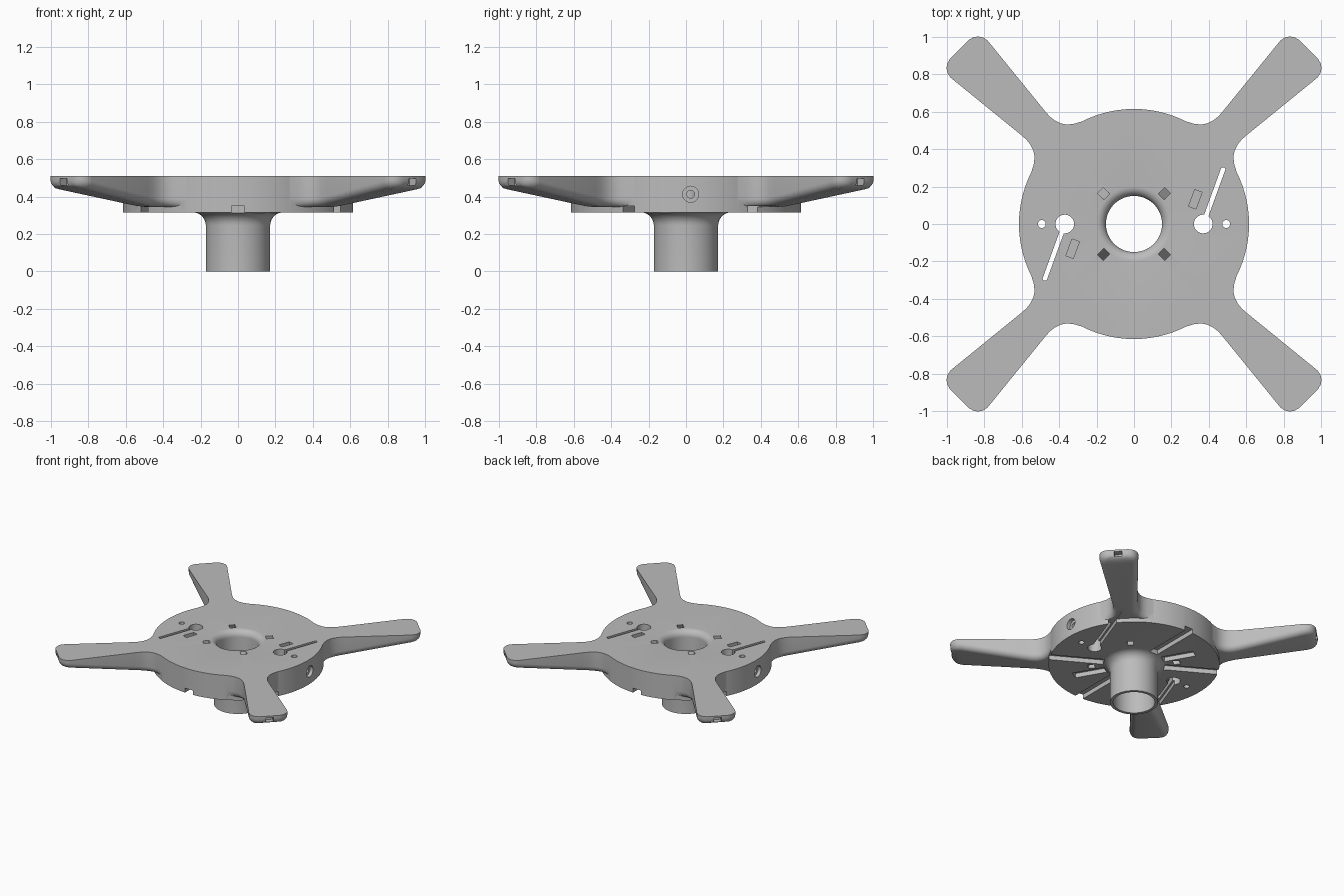
import bpy, bmesh, math
from math import sin, cos, pi, radians
from mathutils import Matrix, Vector

old = bpy.data.objects.get("Cube")
if old:
    bpy.data.objects.remove(old, do_unlink=True)

grey = bpy.data.materials.new("plain grey")
grey.use_nodes = True
grey.diffuse_color = (0.5, 0.5, 0.5, 1)
grey.node_tree.nodes["Principled BSDF"].inputs["Base Color"].default_value = (0.5, 0.5, 0.5, 1)

TOP, BASE, RIM = 0.51, 0.315, 0.615


def make(name, bm):
    bmesh.ops.recalc_face_normals(bm, faces=bm.faces)
    mesh = bpy.data.meshes.new(name)
    bm.to_mesh(mesh)
    bm.free()
    mesh.materials.append(grey)
    obj = bpy.data.objects.new(name, mesh)
    bpy.context.collection.objects.link(obj)
    return obj


def loft(name, rings, closed=False):
    """Skin a list of equal-length rings; cap the ends unless closed."""
    bm = bmesh.new()
    rows = [[bm.verts.new(p) for p in ring] for ring in rings]
    pairs = list(zip(rows, rows[1:])) + ([(rows[-1], rows[0])] if closed else [])
    for a, b in pairs:
        for i in range(len(a)):
            j = (i + 1) % len(a)
            bm.faces.new((a[i], a[j], b[j], b[i]))
    if not closed:
        bm.faces.new(rows[0])
        bm.faces.new(rows[-1])
    return make(name, bm)


def lathe(name, profile, n=96):
    rings = [[(r * cos(2 * pi * k / n), r * sin(2 * pi * k / n), z) for r, z in profile]
             for k in range(n)]
    return loft(name, rings, closed=True)


def boolean(target, other, operation):
    mod = target.modifiers.new(other.name, 'BOOLEAN')
    mod.operation, mod.object, mod.solver = operation, other, 'EXACT'
    bpy.context.view_layer.objects.active = target
    bpy.ops.object.modifier_apply(modifier=mod.name)
    bpy.data.objects.remove(other, do_unlink=True)


def cut(shape, place, size):
    """Subtract a unit box or cylinder scaled to size and placed by a matrix."""
    bm = bmesh.new()
    if shape == "box":
        bmesh.ops.create_cube(bm, size=1)
    else:
        bmesh.ops.create_cone(bm, cap_ends=True, segments=32, radius1=1, radius2=1, depth=1)
    bmesh.ops.transform(bm, verts=bm.verts, matrix=place @ Matrix.Diagonal((*size, 1)))
    boolean(body, make("cutter", bm), 'DIFFERENCE')


def at(x, y, z):
    return Matrix.Translation((x, y, z))


def turn(degrees, axis='Z'):
    return Matrix.Rotation(radians(degrees), 4, axis)


# Disc and hollow hub, revolved with a flare under the disc and a rounded mouth
flare = [(0.242 - 0.07 * sin(a), BASE - 0.07 * (1 - cos(a)))
         for a in [i * pi / 16 for i in range(9)]]
mouth = [(0.2 - 0.05 * sin(a), TOP - 0.05 * (1 - cos(a)))
         for a in [i * pi / 16 for i in range(9)]]
body = lathe("mounting_plate", [(RIM, TOP), (RIM, BASE)] + flare + [(0.172, 0), (0.15, 0)] + mouth[::-1])

# Four tapering arms: distance out, half width, underside height
stations = [(0.45, 0.34, 0.345), (0.53, 0.28, 0.345), (0.585, 0.19, 0.345),
            (0.608, 0.148, 0.345), (0.632, 0.12, 0.345), (0.66, 0.102, 0.345),
            (0.69, 0.092, 0.346), (0.725, 0.088, 0.35), (0.77, 0.091, 0.357),
            (1.245, 0.14, 0.437), (1.275, 0.135, 0.442), (1.298, 0.12, 0.45),
            (1.312, 0.1, 0.46), (1.32, 0.075, 0.478)]


def section(s, w, low):
    f = min(0.045, (TOP - low) * 0.7)
    curve = [(w - f + f * cos(a), low + f - f * sin(a)) for a in [i * pi / 12 for i in range(7)]]
    half = [(w, TOP)] + curve
    return [Vector((s, t, z)) for t, z in half + [(-t, z) for t, z in half[::-1]]]


for quarter in range(4):
    spin = turn(45 + 90 * quarter)
    arm = loft("arm", [[spin @ p for p in section(*st)] for st in stations])
    boolean(body, arm, 'UNION')

for quarter in range(4):
    spin = turn(45 + 90 * quarter)
    # socket in the arm tip
    cut("box", spin @ at(1.31, 0, 0.478), (0.08, 0.055, 0.036))
    # slanted tie hole beside the hub
    cut("box", spin @ at(0.27, 0, 0.41) @ turn(-22, 'Y'), (0.046, 0.045, 0.4))

for half in (0, 180):
    spin = turn(half)
    # keyhole, pin hole and shallow pocket
    cut("cylinder", spin @ at(0.37, 0, 0.4), (0.05, 0.05, 0.4))
    cut("cylinder", spin @ at(0.493, 0, 0.4), (0.021, 0.021, 0.4))
    along = spin @ at(0.37, 0, 0) @ turn(70)
    cut("box", along @ at(0.155, 0, 0.4), (0.31, 0.024, 0.4))
    cut("cylinder", along @ at(0.31, 0, 0.4), (0.012, 0.012, 0.4))
    cut("box", spin @ at(0.328, 0.132, TOP) @ turn(70), (0.095, 0.042, 0.06))
    # wider channel under the keyhole slot, open at the rim
    cut("box", along @ at(0.25, 0, BASE), (0.5, 0.05, 0.07))
    # counterbored screw hole in the rim
    cut("cylinder", spin @ at(RIM, 0.025, 0.412) @ turn(90, 'Y'), (0.043, 0.043, 0.06))
    cut("cylinder", spin @ at(0.5, 0.025, 0.412) @ turn(90, 'Y'), (0.021, 0.021, 0.24))
    # radial grooves on the underside
    for angle, end in ((90, 0.7), (120, 0.46), (150, 0.7), (-60, 0.46)):
        cut("box", spin @ turn(angle) @ at((0.22 + end) / 2, 0, BASE), (end - 0.22, 0.07, 0.07))

bpy.ops.object.select_all(action='DESELECT')
body.select_set(True)
bpy.context.view_layer.objects.active = body
bpy.ops.object.shade_smooth_by_angle(angle=radians(30))
